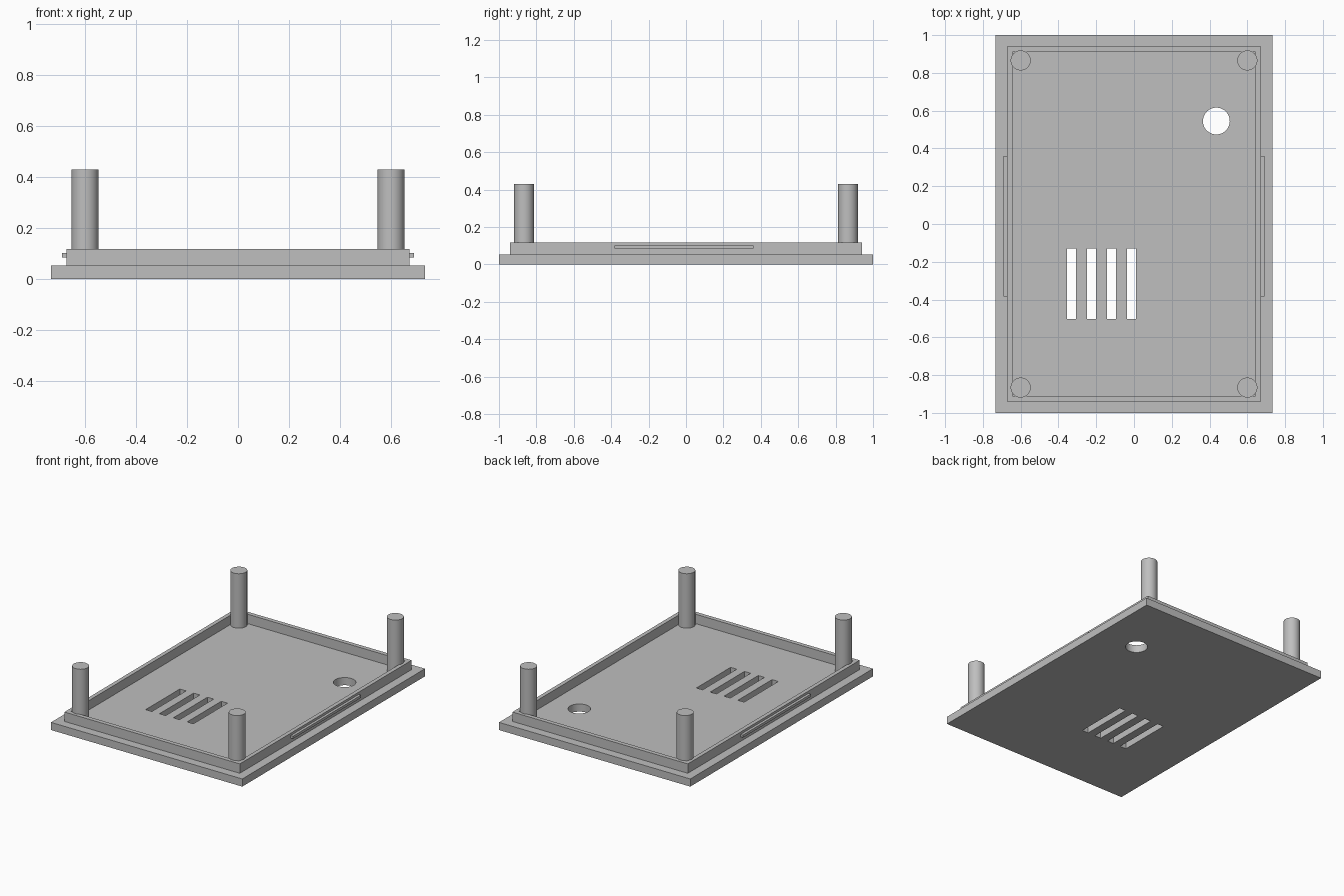
import bpy
import bmesh

cube = bpy.data.objects.get("Cube")
if cube:
    bpy.data.objects.remove(cube, do_unlink=True)

# Single plain plastic colour
grey = bpy.data.materials.new("grey plastic")
grey.use_nodes = True
colour = (0.52, 0.52, 0.52, 1)
grey.diffuse_color = colour
grey.node_tree.nodes["Principled BSDF"].inputs["Base Color"].default_value = colour

PLATE_TOP = 0.053
WALL_TOP = 0.118
POST_TOP = 0.43


def box(name, x0, x1, y0, y1, z0, z1):
    bpy.ops.mesh.primitive_cube_add(
        size=1, location=((x0 + x1) / 2, (y0 + y1) / 2, (z0 + z1) / 2))
    ob = bpy.context.object
    ob.name = name
    ob.scale = (x1 - x0, y1 - y0, z1 - z0)
    bpy.ops.object.transform_apply(location=False, rotation=False, scale=True)
    ob.data.materials.append(grey)
    return ob


def cylinder(name, x, y, radius, z0, z1):
    bpy.ops.mesh.primitive_cylinder_add(
        vertices=48, radius=radius, depth=z1 - z0, location=(x, y, (z0 + z1) / 2))
    ob = bpy.context.object
    ob.name = name
    ob.data.materials.append(grey)
    bpy.ops.object.shade_smooth_by_angle()
    return ob


def cut(target, cutter):
    mod = target.modifiers.new("cut", 'BOOLEAN')
    mod.operation = 'DIFFERENCE'
    mod.solver = 'EXACT'
    mod.object = cutter
    bpy.context.view_layer.objects.active = target
    bpy.ops.object.modifier_apply(modifier=mod.name)
    bpy.data.objects.remove(cutter, do_unlink=True)


# Base plate with a round hole and four vent slots
plate = box("base_plate", -0.733, 0.733, -1, 1, 0, PLATE_TOP)
cut(plate, cylinder("hole_cutter", 0.436, 0.545, 0.071, -0.1, 0.2))
for i in range(4):
    x = -0.355 + i * 0.106
    cut(plate, box("slot_cutter", x, x + 0.048, -0.504, -0.13, -0.1, 0.2))
bpy.context.view_layer.objects.active = plate
plate.select_set(True)
bpy.ops.object.shade_smooth_by_angle()

# Raised rim: a rectangular frame
rim = box("rim", -0.672, 0.672, -0.94, 0.94, PLATE_TOP, WALL_TOP)
cut(rim, box("rim_cutter", -0.644, 0.644, -0.91, 0.91, 0, 0.2))

# Snap ridges on the long sides and corner posts
for side, s in (("left", 1), ("right", -1)):
    xs = sorted((s * 0.665, s * 0.69))
    box(side + "_snap_ridge", xs[0], xs[1], -0.383, 0.361, 0.084, 0.102)
    for end, e in (("front", -1), ("back", 1)):
        cylinder(f"{end}_{side}_post", s * 0.6, e * 0.866, 0.053,
                 PLATE_TOP - 0.01, POST_TOP)
